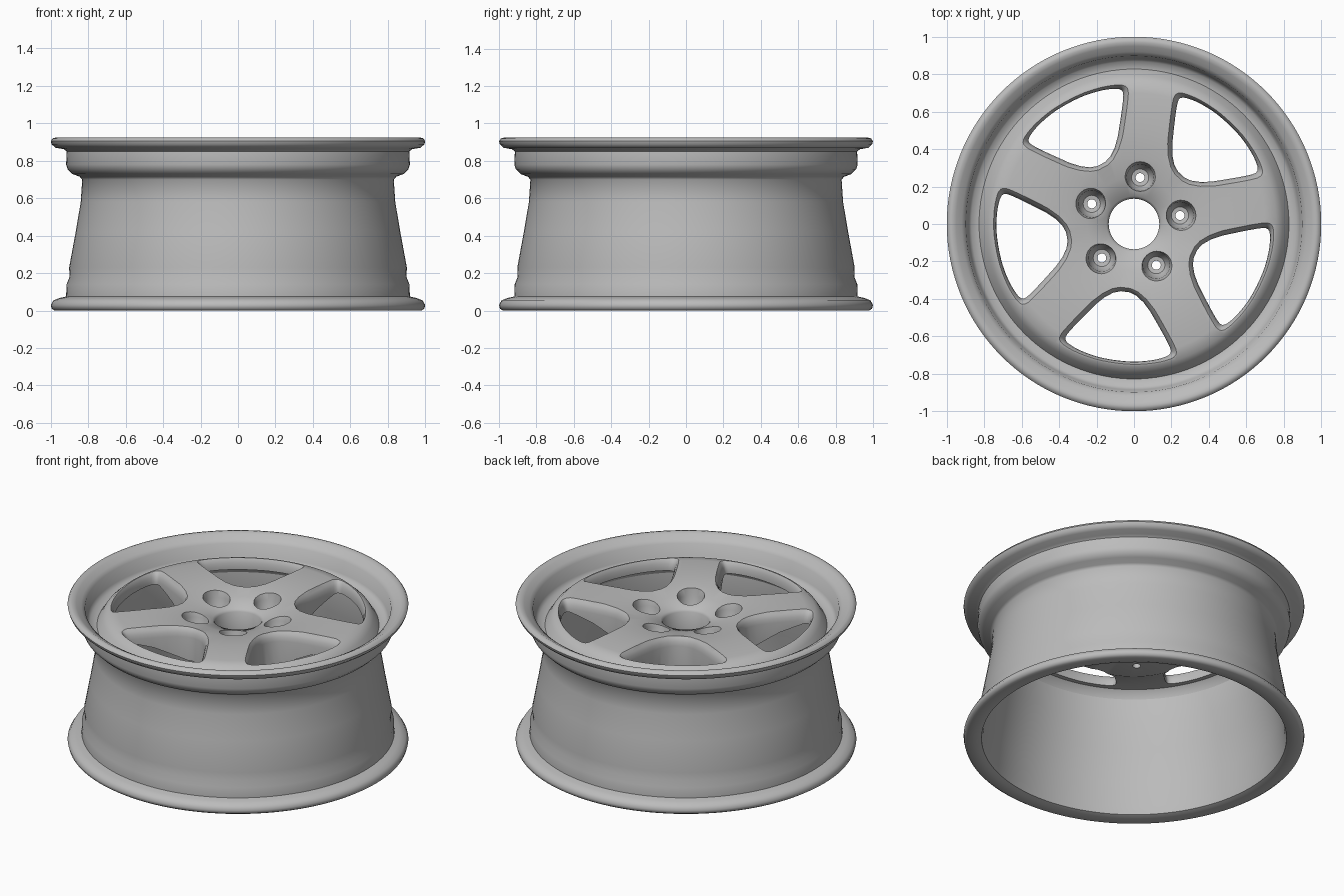
import bpy, bmesh, math
from mathutils import Matrix, Vector

cube = bpy.data.objects.get("Cube")
if cube:
    bpy.data.objects.remove(cube)

SPOKE_ANGLE = math.radians(82.5)
STEP = math.tau / 5

metal = bpy.data.materials.new("wheel grey")
metal.use_nodes = True
GREY = (0.5, 0.5, 0.5, 1)
metal.diffuse_color = GREY
metal.node_tree.nodes["Principled BSDF"].inputs["Base Color"].default_value = GREY


def add_object(name, bm):
    bmesh.ops.recalc_face_normals(bm, faces=bm.faces[:])
    mesh = bpy.data.meshes.new(name)
    bm.to_mesh(mesh)
    bm.free()
    mesh.materials.append(metal)
    obj = bpy.data.objects.new(name, mesh)
    bpy.context.collection.objects.link(obj)
    return obj


def lathe(bm, profile, segments):
    """Revolve a closed (radius, height) profile about the z axis."""
    rings = []
    for i in range(segments):
        a = math.tau * i / segments
        rings.append([bm.verts.new((r * math.cos(a), r * math.sin(a), z)) for r, z in profile])
    n = len(profile)
    for i in range(segments):
        a, b = rings[i], rings[(i + 1) % segments]
        for j in range(n):
            k = (j + 1) % n
            bm.faces.new((a[j], b[j], b[k], a[k]))


def loft(bm, loops):
    """Capped solid through a stack of matching loops."""
    rings = [[bm.verts.new(p) for p in loop] for loop in loops]
    n = len(rings[0])
    for a, b in zip(rings, rings[1:]):
        for i in range(n):
            k = (i + 1) % n
            bm.faces.new((a[i], a[k], b[k], b[i]))
    bm.faces.new(rings[0][::-1])
    bm.faces.new(rings[-1])


def column(bm, sections, segments, centre):
    """Solid stack of circles, given as (radius, height) pairs."""
    turns = [math.tau * i / segments for i in range(segments)]
    loft(bm, [[Vector((centre[0] + r * math.cos(t), centre[1] + r * math.sin(t), z))
               for t in turns] for r, z in sections])


def window_outline():
    """Rounded opening between two spokes, pointing along +x."""
    half = [(0.365, 0.08), (0.61, 0.268), (0.665, 0.292), (0.705, 0.21), (0.73, 0.1)]
    pts = half + [(0.735, 0)] + [(x, -y) for x, y in reversed(half)]
    for _ in range(2):  # corner cutting
        rounded = []
        for i, p in enumerate(pts):
            q = pts[(i + 1) % len(pts)]
            rounded += [(p[0] * .77 + q[0] * .23, p[1] * .77 + q[1] * .23),
                        (p[0] * .23 + q[0] * .77, p[1] * .23 + q[1] * .77)]
        pts = rounded
    return pts


def cut(obj, cutter):
    cutter.hide_render = True
    mod = obj.modifiers.new("cut", 'BOOLEAN')
    mod.operation = 'DIFFERENCE'
    mod.solver = 'EXACT'
    mod.object = cutter
    bpy.context.view_layer.objects.active = obj
    bpy.ops.object.modifier_apply(modifier=mod.name)
    bpy.data.objects.remove(cutter)


def smooth(obj, angle):
    bpy.ops.object.select_all(action='DESELECT')
    obj.select_set(True)
    bpy.context.view_layer.objects.active = obj
    bpy.ops.object.shade_smooth_by_angle(angle=math.radians(angle))


# Rim: outer flanges, bead seats, tapered barrel and inner wall
rim_profile = [
    (0.895, 0.012), (0.92, 0.003), (0.98, 0.0), (0.995, 0.01), (1.0, 0.03), (0.985, 0.055),
    (0.95, 0.068), (0.918, 0.075), (0.916, 0.14), (0.9, 0.18), (0.902, 0.23),
    (0.867, 0.42), (0.84, 0.58), (0.832, 0.7), (0.845, 0.715), (0.885, 0.73),
    (0.91, 0.755), (0.918, 0.78), (0.915, 0.85), (0.93, 0.862), (0.975, 0.87),
    (0.995, 0.888), (1.0, 0.905), (0.99, 0.92), (0.97, 0.925), (0.95, 0.915),
    (0.92, 0.897), (0.898, 0.878), (0.885, 0.8), (0.868, 0.776), (0.83, 0.768),
    (0.80, 0.765), (0.798, 0.7), (0.808, 0.58), (0.835, 0.42), (0.868, 0.22), (0.885, 0.06)]
bm = bmesh.new()
lathe(bm, rim_profile, 128)
rim = add_object("rim", bm)

# Spoke disc: dished around the bore, thick at the hub, thin at the edge
disc_profile = [
    (0.135, 0.79), (0.148, 0.806), (0.25, 0.835), (0.35, 0.856), (0.5, 0.864), (0.7, 0.862),
    (0.76, 0.852), (0.795, 0.82), (0.828, 0.767), (0.82, 0.74), (0.802, 0.73), (0.79, 0.76),
    (0.765, 0.785), (0.7, 0.782), (0.55, 0.735), (0.42, 0.67), (0.38, 0.65), (0.135, 0.645)]
bm = bmesh.new()
lathe(bm, disc_profile, 128)
disc = add_object("spoke_disc", bm)

# Five windows, flared towards the face
outline = window_outline()
bm = bmesh.new()
for i in range(5):
    turn = Matrix.Rotation(SPOKE_ANGLE + STEP * (i + 0.5), 3, 'Z')
    loops = []
    for grow, z in ((1.0, 0.3), (1.0, 0.80), (1.02, 0.825), (1.06, 0.845), (1.13, 0.863), (1.2, 0.9)):
        loops.append([turn @ Vector((0.58 + (x - 0.58) * grow, y * grow, z)) for x, y in outline])
    loft(bm, loops)
cut(disc, add_object("window_cutter", bm))

# Five bolt holes with deep conical seats
bm = bmesh.new()
for i in range(5):
    a = SPOKE_ANGLE + STEP * i
    column(bm, [(0.024, 0.4), (0.024, 0.715), (0.046, 0.718), (0.066, 0.75), (0.072, 0.81),
                (0.085, 0.85), (0.085, 0.92)], 24,
           (0.25 * math.cos(a), 0.25 * math.sin(a)))
cut(disc, add_object("bolt_cutter", bm))

smooth(rim, 50)
smooth(disc, 40)
